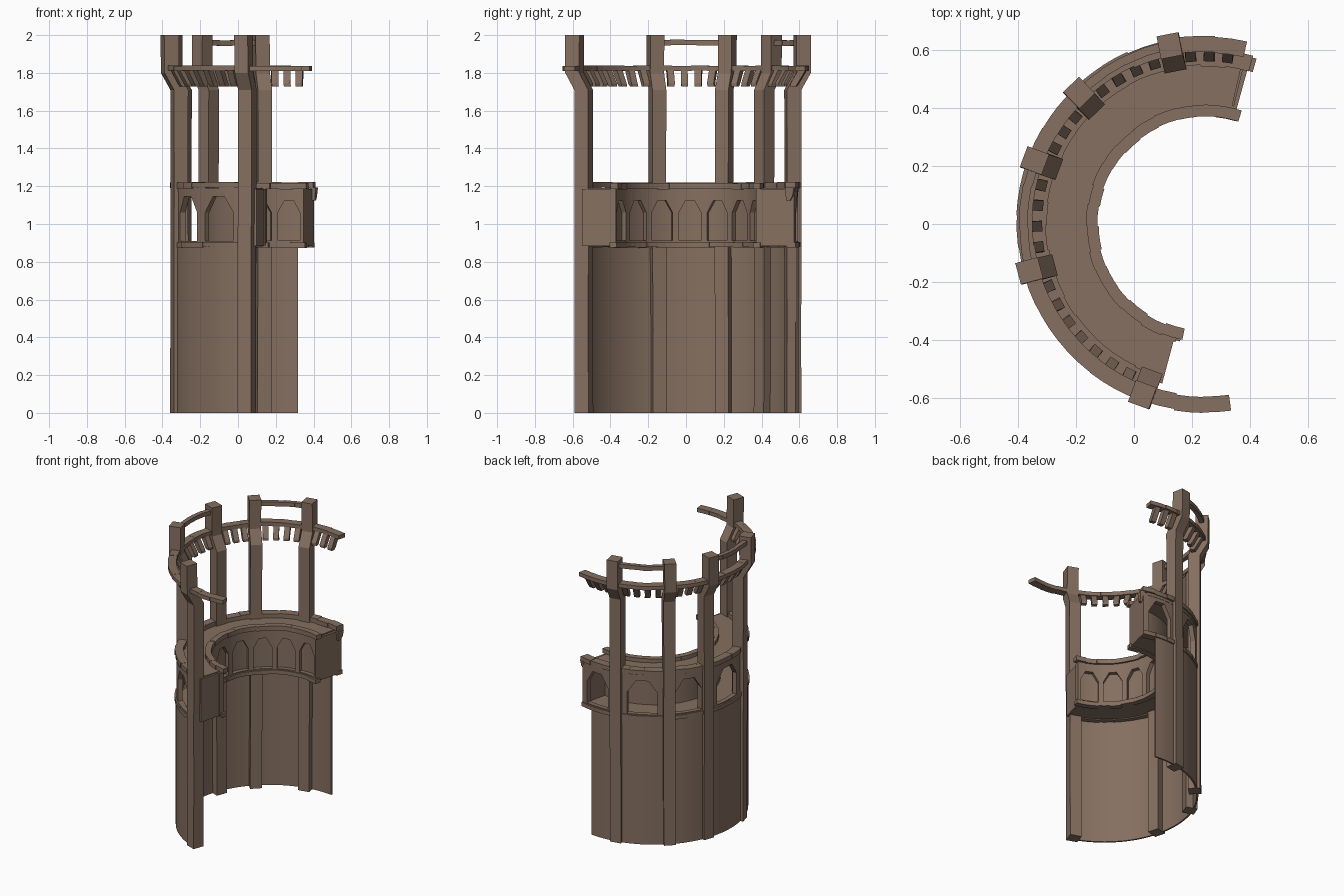
import bpy, bmesh, math, random

if "Cube" in bpy.data.objects:
    bpy.data.objects.remove(bpy.data.objects["Cube"])
random.seed(4)
CX = 0.245          # centre of the curved plan
PILLARS = [101, 134, 159.5, 195, 250]

stone = bpy.data.materials.new("brown_stone")
stone.diffuse_color = (0.235, 0.160, 0.117, 1)
stone.use_nodes = True
stone.node_tree.nodes["Principled BSDF"].inputs["Base Color"].default_value = stone.diffuse_color


def pt(a, r, z):
    t = math.radians(a)
    return (CX + r * math.cos(t), r * math.sin(t), z)


def finish(name, bm, smooth=False):
    bmesh.ops.recalc_face_normals(bm, faces=bm.faces)
    me = bpy.data.meshes.new(name)
    bm.to_mesh(me)
    bm.free()
    me.materials.append(stone)
    ob = bpy.data.objects.new(name, me)
    bpy.context.collection.objects.link(ob)
    if smooth:
        bpy.context.view_layer.objects.active = ob
        ob.select_set(True)
        bpy.ops.object.shade_smooth_by_angle(angle=math.radians(30))
        ob.select_set(False)
    return ob


def loft(bm, rings):
    """Closed solid through a list of equal-length point rings."""
    vs = [[bm.verts.new(p) for p in ring] for ring in rings]
    n = len(vs[0])
    for a, b in zip(vs, vs[1:]):
        for i in range(n):
            j = (i + 1) % n
            bm.faces.new((a[i], a[j], b[j], b[i]))
    bm.faces.new(vs[0])
    bm.faces.new(vs[-1])


def prism(bm, corners, r0, r1):
    """Solid from (angle, z) corners, between two radii."""
    loft(bm, [[pt(a, r, z) for a, z in corners] for r in (r0, r1)])


def arc(bm, a0, a1, r0, r1, z0, z1, step=3):
    """Solid curved strip of rectangular section."""
    n = max(1, round((a1 - a0) / step))
    rings = []
    for i in range(n + 1):
        a = a0 + (a1 - a0) * i / n
        rings.append([pt(a, r0, z0), pt(a, r1, z0), pt(a, r1, z1), pt(a, r0, z1)])
    loft(bm, rings)


def block_rail(name, a0, a1, r0, r1, z0, z1, step):
    """Curved rail of slightly uneven stone blocks."""
    bm = bmesh.new()
    n = round((a1 - a0) / step)
    cuts = [a0 + (a1 - a0) * i / n for i in range(n + 1)]
    for i in range(1, n):
        cuts[i] += random.uniform(-1, 1)
    for a, b in zip(cuts, cuts[1:]):
        dr, dz = random.uniform(-.003, .003), random.uniform(-.002, .002)
        arc(bm, a, b, r0 + dr, r1 + dr, z0 + dz, z1 + dz, 5)
    return finish(name, bm)


def arcade_bay(bm, a0, a1, l, r, r0, r1, z0, z1, sill, spring, top):
    """Wall piece from a0 to a1 with a chamfered arch opening l to r."""
    c = (r - l) * 0.3
    arc(bm, a0, l, r0, r1, z0, z1)
    arc(bm, r, a1, r0, r1, z0, z1)
    arc(bm, l, r, r0, r1, z0, sill)
    prism(bm, [(l, spring), (l + c, top), (l + c, z1), (l, z1)], r0, r1)
    prism(bm, [(r - c, top), (r, spring), (r, z1), (r - c, z1)], r0, r1)
    arc(bm, l + c, r - c, r0, r1, top, z1)


# tall curved lower wall
bm = bmesh.new()
arc(bm, 83, 251, 0.586, 0.597, 0, 0.89, 3)
finish("lower_wall", bm, True)

# gallery floor and ceiling
bm = bmesh.new()
arc(bm, 76, 253.5, 0.385, 0.595, 0.882, 0.90)
finish("gallery_floor", bm)
bm = bmesh.new()
arc(bm, 77, 253.5, 0.385, 0.595, 1.17, 1.19)
finish("gallery_ceiling", bm)

# outer arcade, open arches
bm = bmesh.new()
for a0, a1, l, r in [(75, 101, 78.5, 95), (101, 134, 108, 127), (134, 159.5, 138, 155.5),
                     (159.5, 195, 167, 187), (195, 222, 201.5, 219),
                     (222, 251, 225, 243)]:
    arcade_bay(bm, a0, a1, l, r, 0.562, 0.593, 0.885, 1.185, 0.91, 1.06, 1.145)
finish("outer_arcade", bm)

# inner arcade, blind arches with a back panel
bm = bmesh.new()
N, A0, A1 = 8, 75, 256
for i in range(N):
    a = A0 + (A1 - A0) * i / N
    b = A0 + (A1 - A0) * (i + 1) / N
    arcade_bay(bm, a, b, a + 2.5, b - 2.5, 0.383, 0.412, 0.885, 1.185, 0.912, 1.06, 1.125)
finish("inner_arcade", bm)
bm = bmesh.new()
arc(bm, A0, A1, 0.411, 0.42, 0.885, 1.185)
finish("inner_back_panel", bm)

# flat walls closing both gallery ends
for name, a, r0, r1 in (("back_end_wall", 74.6, 0.385, 0.593), ("front_end_wall", 253.2, 0.40, 0.57)):
    bm = bmesh.new()
    arc(bm, a, a + 1.8, r0, r1, 0.883, 1.185)
    finish(name, bm)

# block rails round the gallery and the crown
block_rail("outer_bottom_rail", 74.5, 250, 0.555, 0.604, 0.876, 0.904, 9)
block_rail("outer_top_rail", 74, 252, 0.547, 0.603, 1.19, 1.221, 9)
block_rail("inner_bottom_rail", 73, 258, 0.373, 0.412, 0.876, 0.904, 11)
block_rail("inner_top_rail", 72, 259, 0.370, 0.410, 1.185, 1.217, 11)
block_rail("crown_ring", 77, 278, 0.595, 0.650, 1.811, 1.838, 9)
block_rail("back_crown_bar", 103, 132, 0.612, 0.642, 1.945, 1.974, 7)
block_rail("left_crown_bar", 161, 193, 0.612, 0.642, 1.945, 1.974, 7)


def post(bm, a, w, sections):
    """Upright of square section: (z, inner radius, outer radius)."""
    t = math.radians(a)
    u, v = (math.cos(t), math.sin(t)), (-math.sin(t), math.cos(t))
    rings = []
    for z, r0, r1 in sections:
        s = random.uniform(-.0025, .0025)
        rings.append([(CX + r * u[0] + (k * w / 2 + s) * v[0],
                       r * u[1] + (k * w / 2 + s) * v[1], z)
                      for r, k in ((r0, -1), (r1, -1), (r1, 1), (r0, 1))])
    loft(bm, rings)


# pillars that step outward below the crown ring
for i, a in enumerate(PILLARS):
    bm = bmesh.new()
    post(bm, a, 0.076, [(0, .537, .615), (0.45, .538, .614), (0.9, .537, .615), (1.2, .538, .614),
                        (1.71, .537, .615), (1.80, .588, .666), (2.0, .588, .668)])
    finish("pillar_%d" % (i + 1), bm)

# small slanted brackets under the crown ring
bm = bmesh.new()
for a0, a1, n in ((76, 101, 3), (101, 134, 4), (134, 159.5, 3), (159.5, 195, 4), (195, 250, 7)):
    for k in range(n):
        a = a0 + (a1 - a0) * (k + 1) / (n + 1)
        post(bm, a, 0.036, [(1.728, .562, .588), (1.745, .562, .600), (1.813, .600, .640)])
finish("crown_brackets", bm)

# small corbel at the open gallery end
bm = bmesh.new()
post(bm, 74.3, 0.03, [(1.125, .555, .575), (1.15, .552, .59), (1.192, .55, .598)])
finish("end_corbel", bm)
